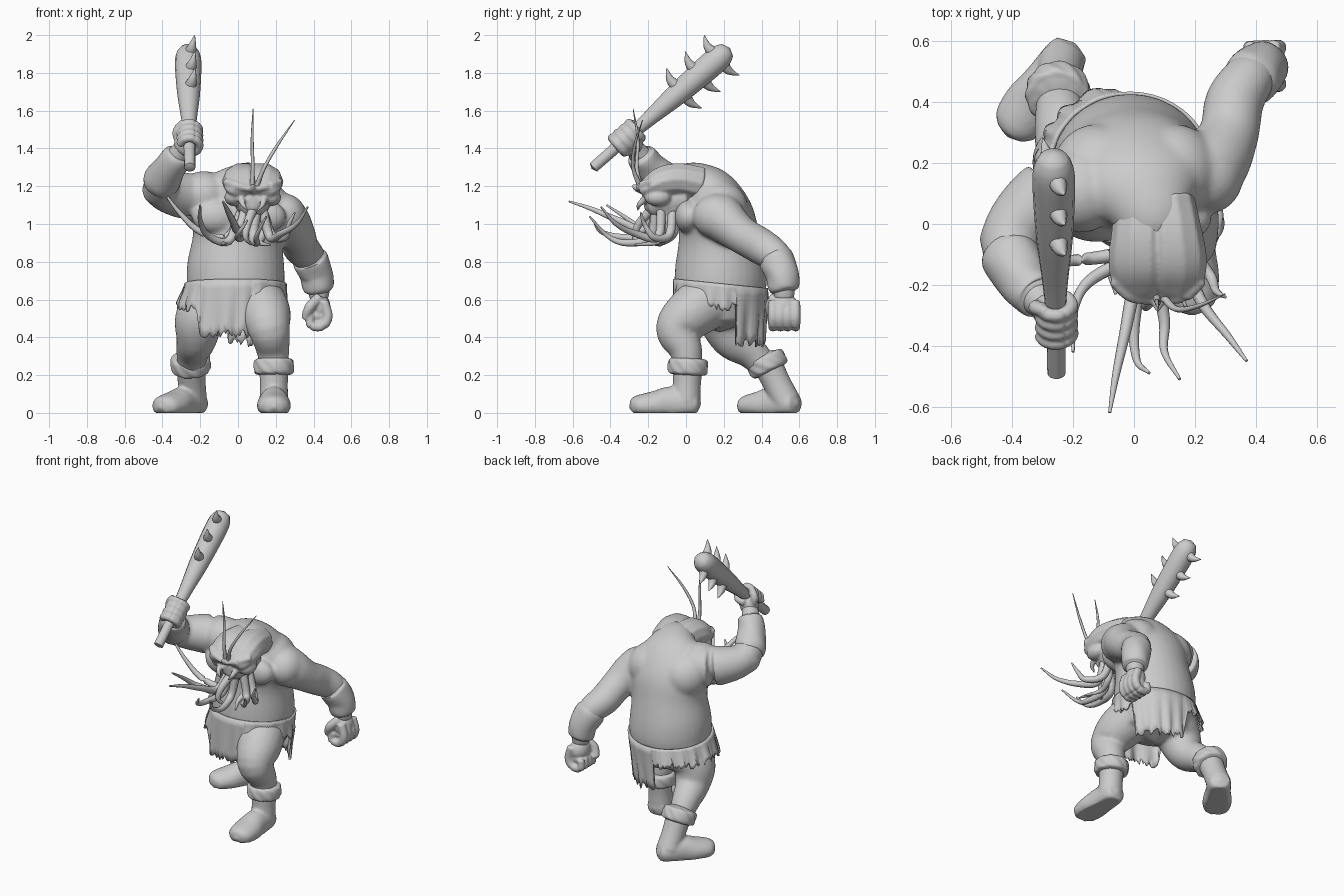
import bpy, bmesh, math, random
from mathutils import Vector, Matrix

random.seed(4)
if "Cube" in bpy.data.objects:
    bpy.data.objects.remove(bpy.data.objects["Cube"])

grey = bpy.data.materials.new("clay_grey")
grey.use_nodes = True
grey.diffuse_color = (0.6, 0.6, 0.6, 1)
grey.node_tree.nodes["Principled BSDF"].inputs["Base Color"].default_value = (0.6, 0.6, 0.6, 1)


def smooth_path(pts, steps):
    """Catmull-Rom through (x, y, z, r1, r2) points."""
    p = [Vector(q if len(q) == 5 else (*q, q[3])) for q in pts]
    p = [p[0] * 2 - p[1]] + p + [p[-1] * 2 - p[-2]]
    out = []
    for a, b, c, d in zip(p, p[1:], p[2:], p[3:]):
        for s in range(steps):
            t = s / steps
            out.append((b * 2 + (c - a) * t + (a * 2 - b * 5 + c * 4 - d) * t * t
                        + (b * 3 - a - c * 3 + d) * t ** 3) / 2)
    return out + [p[-2]]


def tube(bm, pts, segs=20, steps=5, wave=0, count=9):
    """Closed tapering tube with elliptical rings."""
    path = smooth_path(pts, steps)
    pos = [Vector(q[:3]) for q in path]
    rings = []
    for i, q in enumerate(path):
        t = (pos[min(i + 1, len(pos) - 1)] - pos[max(i - 1, 0)]).normalized()
        ref = Vector((1, 0, 0)) if abs(t.x) < 0.9 else Vector((0, 1, 0))
        u = (ref - t * ref.dot(t)).normalized()
        v = t.cross(u)
        ring = []
        for k in range(segs):
            a = math.tau * k / segs
            w = 1 + wave * math.sin(a * count + i * 0.6)
            ring.append(bm.verts.new(pos[i] + (u * math.cos(a) * q[3] + v * math.sin(a) * q[4]) * w))
        rings.append(ring)
        if i in (0, len(path) - 1):
            pole = bm.verts.new(pos[i] + t * min(q[3], q[4]) * (0.4 if i else -0.4))
            for k in range(segs):
                bm.faces.new((ring[k], ring[(k + 1) % segs], pole))
    for r, s in zip(rings, rings[1:]):
        for k in range(segs):
            n = (k + 1) % segs
            bm.faces.new((r[k], r[n], s[n], s[k]))


def ball(bm, centre, radii):
    bmesh.ops.create_uvsphere(bm, u_segments=24, v_segments=16, radius=1,
                              matrix=Matrix.Translation(centre) @ Matrix.Diagonal((*radii, 1)))


def finish(name, bm, voxel=0, relax=4, angle=60):
    """Turn a bmesh into an object, optionally fused into one skin."""
    bmesh.ops.recalc_face_normals(bm, faces=bm.faces)
    mesh = bpy.data.meshes.new(name)
    bm.to_mesh(mesh)
    bm.free()
    mesh.materials.append(grey)
    obj = bpy.data.objects.new(name, mesh)
    bpy.context.collection.objects.link(obj)
    for o in bpy.context.selected_objects:
        o.select_set(False)
    obj.select_set(True)
    bpy.context.view_layer.objects.active = obj
    bpy.ops.object.shade_smooth_by_angle(angle=math.radians(angle))
    if voxel:
        m = obj.modifiers.new("fuse", "REMESH")
        m.mode, m.voxel_size, m.use_smooth_shade = "VOXEL", voxel, True
        s = obj.modifiers.new("relax", "SMOOTH")
        s.factor, s.iterations = 0.5, relax
    return obj


# Torso, arms and legs fused into one skin
bm = bmesh.new()
tube(bm, [(-.02, .18, .5, .22, .19), (-.012, .183, .65, .255, .24), (-.012, .182, .77, .258, .24),
          (0, .175, .92, .24, .215), (.01, .155, 1.05, .255, .2), (.03, .11, 1.16, .225, .16),
          (.055, .04, 1.22, .14, .11), (.07, -.03, 1.22, .11, .09)], segs=32)
for s, x in ((1, .02), (-1, -.01)):
    ball(bm, (x + s * .11, .01, 1.04), (.125, .07, .09))
    ball(bm, (x + s * .11, .175, 1.08), (.15, .155, .15))
ball(bm, (-.18, .1, 1.155), (.14, .13, .125))
ball(bm, (.25, .165, 1.04), (.112, .13, .12))
tube(bm, [(.13, .17, 1.06, .13), (.245, .19, 1.03, .125), (.31, .29, .945, .1), (.33, .4, .88, .097),
          (.38, .48, .82, .085), (.42, .515, .72, .07), (.43, .52, .6, .052)])
tube(bm, [(-.14, .14, 1.14, .12), (-.28, .09, 1.15, .125), (-.4, -.03, 1.18, .1),
          (-.39, -.14, 1.25, .085), (-.32, -.24, 1.36, .06), (-.28, -.28, 1.42, .048)])
ball(bm, (-.42, -.05, 1.18), (.088, .085, .085))
tube(bm, [(.08, .17, .62, .15), (.14, .03, .53, .14), (.165, -.05, .44, .112),
          (.185, 0, .33, .088), (.19, .01, .2, .07)])
tube(bm, [(-.12, .22, .62, .15), (-.2, .2, .5, .135), (-.22, .245, .39, .108),
          (-.24, .345, .32, .088), (-.25, .44, .22, .068)])
finish("body", bm, .011, 12)

# Head with a flat crown, low brows, cheeks and chin
bm = bmesh.new()
for s in (-1, 1):
    tube(bm, [(.07 + s * .04, .08, 1.215, .09, .09), (.075 + s * .05, -.03, 1.235, .1, .09),
              (.078 + s * .055, -.12, 1.225, .108, .085), (.078 + s * .05, -.19, 1.195, .1, .062),
              (.078 + s * .04, -.225, 1.175, .075, .045)], segs=10)
    tube(bm, [(.078 + s * .02, -.25, 1.185, .016), (.078 + s * .09, -.235, 1.205, .022),
              (.078 + s * .145, -.185, 1.225, .02)], segs=10)
    ball(bm, (.078 + s * .1, -.15, 1.14), (.05, .07, .045))
    tube(bm, [(.078 + s * .06, -.22, 1.13, .02), (.078 + s * .05, -.25, 1.1, .014),
              (.078 + s * .025, -.255, 1.07, .005)], segs=8)
tube(bm, [(.075, -.0, 1.14, .1), (.078, -.13, 1.12, .095), (.08, -.2, 1.09, .06)])
tube(bm, [(.08, -.08, 1.1, .09), (.08, -.13, 1.04, .06)])
tube(bm, [(.078, -.22, 1.18, .028), (.078, -.26, 1.19, .02), (.078, -.285, 1.205, .008)], segs=8)
finish("head", bm, .008, 2)

bm = bmesh.new()
for s in (-1, 1):
    ball(bm, (.078 + s * .095, -.215, 1.17), (.02, .018, .014))
finish("eyes", bm)

# Feelers rising from the brow
for name, pts in {
    "right_feeler": [(.075, -.24, 1.19, .014), (.078, -.26, 1.3, .01), (.075, -.255, 1.45, .008), (.08, -.28, 1.61, .002)],
    "left_feeler": [(.095, -.24, 1.19, .014), (.14, -.28, 1.3, .01), (.21, -.27, 1.42, .008), (.3, -.23, 1.55, .002)],
}.items():
    bm = bmesh.new()
    tube(bm, pts, segs=8)
    finish(name, bm)

# Beard of curling tentacles
beard = [
    [(.04, -.15, 1.08), (.0, -.22, .97), (-.03, -.36, 1.02), (-.06, -.5, 1.08), (-.08, -.62, 1.12)],
    [(.06, -.16, 1.08), (.02, -.2, .94), (.0, -.34, .93), (.01, -.45, .96), (.05, -.49, 1.02)],
    [(.1, -.16, 1.08), (.08, -.19, .93), (.1, -.32, .9), (.1, -.42, .94), (.15, -.51, 1.04)],
    [(.13, -.13, 1.08), (.17, -.15, .93), (.23, -.27, .95), (.31, -.37, 1.0), (.37, -.45, 1.09)],
    [(.13, -.07, 1.07), (.18, -.09, .94), (.25, -.17, .93), (.27, -.22, 1.0), (.3, -.24, 1.06)],
    [(.03, -.06, 1.07), (-.06, -.1, .93), (-.2, -.12, .96), (-.31, -.13, 1.06), (-.4, -.14, 1.18)],
    [(.02, -.1, 1.07), (-.05, -.13, .91), (-.16, -.2, .94), (-.2, -.3, 1.02), (-.2, -.42, 1.1)],
    [(.08, -.18, 1.08), (.05, -.25, 1.0), (.04, -.27, .93), (.07, -.24, .89)],
    [(.12, -.1, 1.07), (.13, -.09, .95), (.12, -.17, .9), (.17, -.27, .89)],
    [(.02, -.08, 1.07), (-.03, -.06, .96), (-.08, -.13, .9), (-.06, -.23, .9)],
]
for n, path in enumerate(beard, 1):
    bm = bmesh.new()
    tube(bm, [(*p, .005 + .021 * (1 - (i / (len(path) - 1)) ** 1.5)) for i, p in enumerate(path)],
         segs=10, steps=7)
    finish(f"tentacle_{n}", bm)

# Club with a rounded head and two rows of spikes
base, tip = Vector((-.255, -.49, 1.3)), Vector((-.265, .22, 1.92))
axis = (tip - base).normalized()
side = Vector((1, 0, 0))
under = axis.cross(side).normalized()
bm = bmesh.new()
tube(bm, [(*base.lerp(tip, f), r) for f, r in
          ((0, .03), (.25, .032), (.42, .042), (.62, .06), (.85, .07), (.95, .066), (1, .045))], segs=14, steps=3)
finish("club", bm)
bm = bmesh.new()
for f in (.65, .79, .93):
    for sign in (-1, 1):
        out = ((under - side * .25) * sign).normalized()
        p = base.lerp(tip, f)
        tube(bm, [(*(p + out * .04), .034), (*(p + out * .09), .022),
                  (*(p + out * .145 + axis * .025), .002)], segs=10, steps=3)
finish("club_spikes", bm)

# Right hand gripping the club
bm = bmesh.new()
grip = base.lerp(tip, .25)
ball(bm, grip + under * .045 - side * .02, (.06, .055, .065))
for i in range(4):
    c = grip + axis * (i - 1.5) * .04
    arc = [math.radians(a) for a in (110, 50, -10, -70, -120, -170)]
    tube(bm, [(*(c + (side * math.cos(a) + under * math.sin(a)) * .053), .023) for a in arc], segs=10)
tube(bm, [(*(grip + under * .05 - side * .04), .03), (*(grip - side * .065 + axis * .05), .025),
          (*(grip - side * .03 - under * .05 + axis * .075), .018)], segs=10)
finish("right_hand", bm, .007, 1)

# Left hand clenched in a fist
bm = bmesh.new()
ball(bm, (.43, .52, .56), (.06, .075, .075))
ball(bm, (.425, .52, .515), (.05, .07, .055))
for i in range(4):
    y = .46 + i * .04
    tube(bm, [(.455, y, .59, .026), (.475, y, .51, .027), (.445, y, .46, .026),
              (.385, y, .465, .024), (.385, y, .52, .022)], segs=10)
tube(bm, [(.43, .47, .61, .03), (.38, .445, .56, .028), (.355, .46, .5, .022)], segs=10)
finish("left_hand", bm, .007, 1)

# Wrist wraps
for name, pts in {
    "left_wrist_wrap": [(.375, .465, .83, .08), (.385, .48, .805, .094), (.415, .51, .73, .088), (.425, .517, .66, .08), (.428, .52, .64, .06)],
    "right_wrist_wrap": [(-.415, -.09, 1.21, .09), (-.4, -.12, 1.235, .098), (-.36, -.19, 1.3, .085), (-.32, -.235, 1.355, .078), (-.31, -.245, 1.37, .06)],
}.items():
    bm = bmesh.new()
    tube(bm, pts, segs=36, wave=.015, count=4)
    finish(name, bm)


def boot(name, top, ankle, heading):
    """Boot with a rounded toe, flat sole and shaggy cuff."""
    top, ankle = Vector(top), Vector(ankle)
    bm = bmesh.new()
    tube(bm, [(0, .06, .05, .06, .055), (0, .02, .05, .072, .075), (0, -.08, .05, .078, .09),
              (0, -.17, .04, .09, .075), (0, -.25, .035, .08, .06), (0, -.285, .03, .05, .045)])
    bm.transform(Matrix.Translation((ankle.x, ankle.y, 0)) @ Matrix.Rotation(heading, 4, "Z"))
    tube(bm, [(*top, .08), (*top.lerp(ankle, .5), .074), (*ankle, .077)])
    for v in bm.verts:
        v.co.z = max(v.co.z, 0)
    finish(name, bm, .009, 2)
    bm = bmesh.new()
    d = (ankle - top).normalized()
    tube(bm, [(*(top + d * h), r) for h, r in ((-.045, .075), (-.035, .1), (0, .106), (.035, .1), (.045, .075))],
         segs=54, wave=.025)
    finish(name + "_cuff", bm)


boot("left_boot", (.19, .01, .245), (.19, 0, .06), 0)
boot("right_boot", (-.25, .43, .26), (-.24, .53, .06), math.radians(-36))

# Ragged loincloth with a long front flap and a longer back flap
bm = bmesh.new()
N, ROWS = 160, 6
columns = []
for k in range(N):
    a = math.tau * k / N
    c, s = math.cos(a), math.sin(a)
    front, back = s < 0 and -.65 < c < .36, s > 0 and -.1 < c < .95
    low = (.42 if front else .37 if back else .56) + random.uniform(-.025, .025)
    flare = 0 if front else -.02 if back else .02
    column = []
    for j in range(ROWS + 1):
        f = j / ROWS
        r = .006 + flare * f + .009 * f * math.sin(a * 17 + math.sin(a * 5))
        top = .685 - .025 * s
        column.append(bm.verts.new((-.012 - .02 * f + (.258 + r) * c, .183 + (.24 + r) * s,
                                    top + (low - top) * f)))
    columns.append(column)
for k in range(N):
    a, b = columns[k], columns[(k + 1) % N]
    for j in range(ROWS):
        bm.faces.new((a[j], b[j], b[j + 1], a[j + 1]))
cloth = finish("loincloth", bm)
thick = cloth.modifiers.new("thickness", "SOLIDIFY")
thick.thickness, thick.offset = .012, 0
